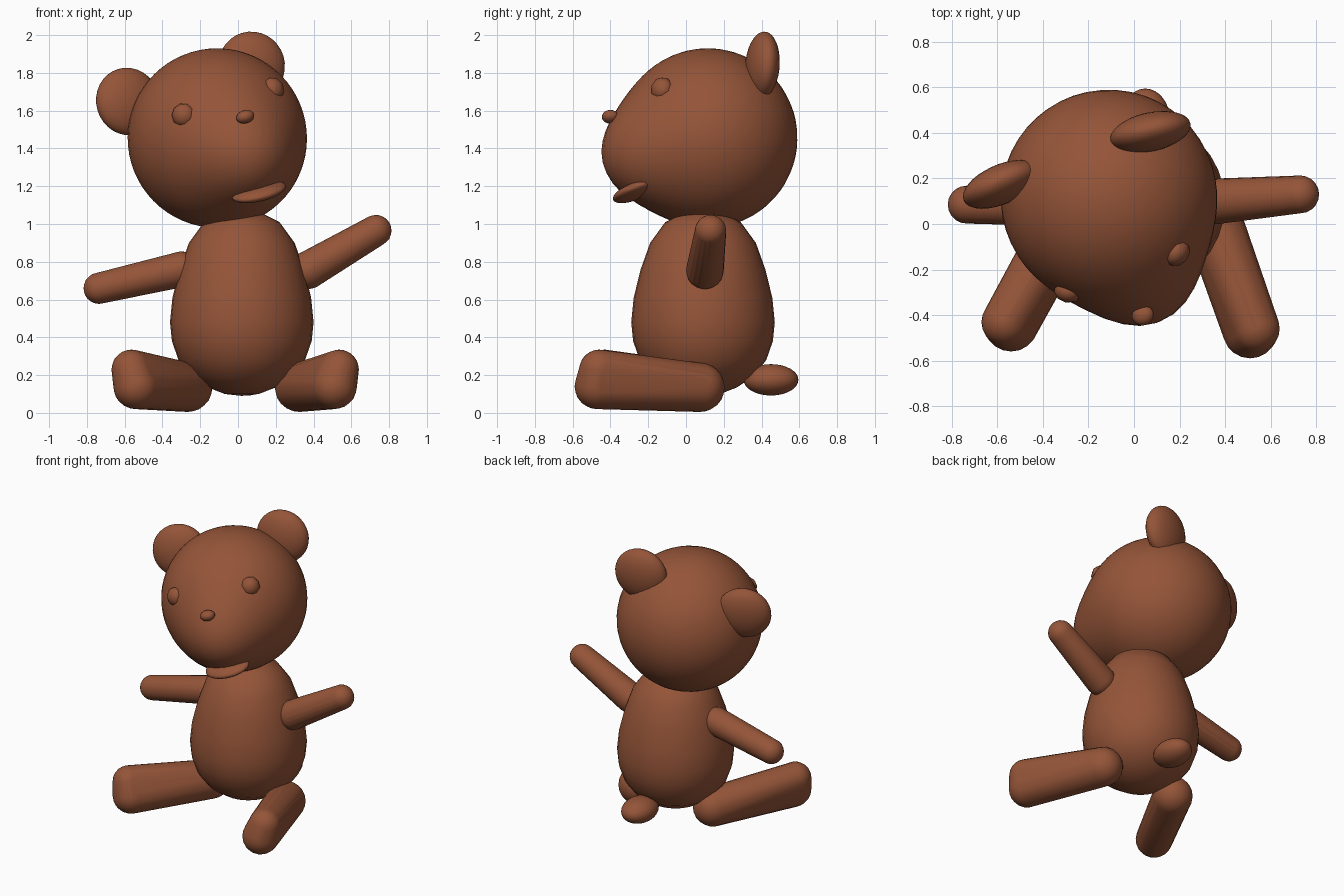
import bpy, bmesh, math
from mathutils import Matrix, Vector

if "Cube" in bpy.data.objects:
    bpy.data.objects.remove(bpy.data.objects["Cube"])

fur = bpy.data.materials.new("brown_fur")
fur.diffuse_color = (0.30, 0.09, 0.04, 1)
fur.use_nodes = True
fur.node_tree.nodes["Principled BSDF"].inputs["Base Color"].default_value = fur.diffuse_color


def finish(name, bm, matrix=Matrix()):
    bm.transform(matrix)
    bmesh.ops.recalc_face_normals(bm, faces=bm.faces)
    mesh = bpy.data.meshes.new(name)
    bm.to_mesh(mesh)
    bm.free()
    mesh.materials.append(fur)
    mesh.shade_smooth()
    obj = bpy.data.objects.new(name, mesh)
    bpy.context.collection.objects.link(obj)
    return obj


def ellipsoid(name, centre, radii, parent=Matrix(), tilt=Matrix(), seg=32):
    bm = bmesh.new()
    bmesh.ops.create_uvsphere(bm, u_segments=seg, v_segments=seg // 2, radius=1)
    return finish(name, bm, parent @ Matrix.Translation(centre) @ tilt @ Matrix.Diagonal((*radii, 1)))


def limb(name, balls):
    """Convex skin stretched over a few (centre, radius) balls."""
    bm = bmesh.new()
    for centre, radius in balls:
        bmesh.ops.create_icosphere(bm, subdivisions=3, radius=radius,
                                   matrix=Matrix.Translation(centre))
    hull = bmesh.ops.convex_hull(bm, input=bm.verts)
    inside = {v for v in hull["geom_interior"] if isinstance(v, bmesh.types.BMVert)}
    bmesh.ops.delete(bm, geom=list(inside), context='VERTS')
    loose = [f for f in bm.faces if f not in set(hull["geom"])]
    bmesh.ops.delete(bm, geom=loose, context='FACES')
    return finish(name, bm)


# egg-shaped body, lathed
profile = [(0.0, 0.09), (0.09, 0.10), (0.18, 0.135), (0.27, 0.195), (0.335, 0.28),
           (0.37, 0.38), (0.38, 0.48), (0.367, 0.61), (0.33, 0.76), (0.28, 0.90),
           (0.20, 1.01), (0.10, 1.06), (0.0, 1.075)]
bm = bmesh.new()
pts = [bm.verts.new((r, 0, z)) for r, z in profile]
edges = [bm.edges.new(p) for p in zip(pts, pts[1:])]
bmesh.ops.spin(bm, geom=pts + edges, cent=(0, 0, 0), axis=(0, 0, 1),
               angle=math.tau, steps=32, use_duplicate=False)
bmesh.ops.remove_doubles(bm, verts=bm.verts, dist=0.001)
finish("body", bm, Matrix.Translation((0.02, 0.09, 0)))

# tilted and turned head frame
right = Vector((0.91, 0.32, 0.265)).normalized()
back = Vector((-0.30, 0.93, -0.10))
up = right.cross(back).normalized()
back = up.cross(right)
head = Matrix.Translation((-0.11, 0.115, 1.455)) @ Matrix((right, back, up)).transposed().to_4x4()

# head with a soft muzzle bulge
bm = bmesh.new()
bmesh.ops.create_uvsphere(bm, u_segments=48, v_segments=32, radius=0.475)
muzzle = Vector((0, -0.46, -0.16))
for v in bm.verts:
    v.co *= 1 + 0.26 * math.exp(-(v.co.angle(muzzle) / 0.52) ** 2)
finish("head", bm, head)

# face details and ears in the head frame
for side, label in ((-1, "left"), (1, "right")):
    ellipsoid(label + "_eye", (side * 0.26, -0.345, 0.16), (0.065, 0.055, 0.065), head,
              Matrix.Rotation(side * 0.5, 4, 'Z'), seg=10)
    ellipsoid(label + "_ear", (side * 0.36, 0.18, 0.32), (0.18, 0.085, 0.18), head,
              Matrix.Rotation(-side * 0.1, 4, 'Z'))
ellipsoid("nose", (0, -0.545, 0.06), (0.05, 0.045, 0.035), head, seg=16)
ellipsoid("mouth", (0, -0.41, -0.34), (0.15, 0.11, 0.04), head,
          Matrix.Rotation(0.35, 4, 'X'))

# arms
limb("left_arm", [((-0.30, 0.085, 0.76), 0.095), ((-0.735, 0.085, 0.66), 0.083)])
limb("right_arm", [((0.37, 0.10, 0.755), 0.10), ((0.73, 0.13, 0.965), 0.083)])

# legs with upturned feet
limb("left_leg", [((-0.265, 0.075, 0.135), 0.13), ((-0.54, -0.44, 0.14), 0.12),
                  ((-0.565, -0.43, 0.23), 0.105)])
limb("right_leg", [((0.325, 0.075, 0.135), 0.13), ((0.51, -0.47, 0.14), 0.12),
                   ((0.535, -0.46, 0.23), 0.105)])

# tail
ellipsoid("tail", (0.05, 0.45, 0.175), (0.11, 0.145, 0.083))
